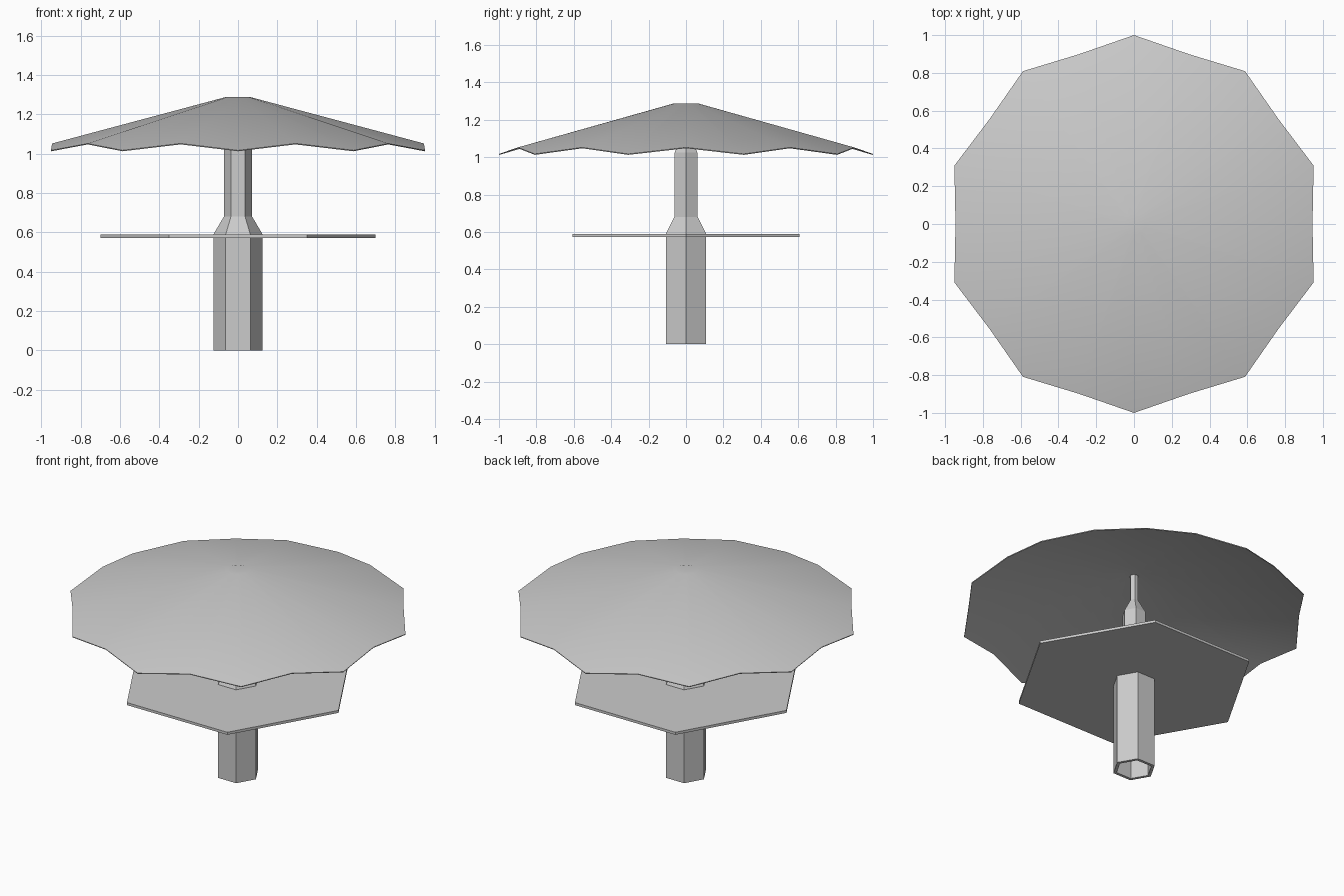
import bpy, bmesh
from math import cos, sin, pi

if "Cube" in bpy.data.objects:
    bpy.data.objects.remove(bpy.data.objects["Cube"])


def ring(bm, n, r, z, phase=0.0):
    return [bm.verts.new((r * cos(phase + 2 * pi * i / n), r * sin(phase + 2 * pi * i / n), z))
            for i in range(n)]


def bridge(bm, a, b):
    n = len(a)
    for i in range(n):
        j = (i + 1) % n
        bm.faces.new((a[i], a[j], b[j], b[i]))


def finish(bm, name, thickness=0.0):
    bmesh.ops.recalc_face_normals(bm, faces=bm.faces)
    me = bpy.data.meshes.new(name)
    bm.to_mesh(me)
    bm.free()
    ob = bpy.data.objects.new(name, me)
    bpy.context.collection.objects.link(ob)
    if thickness:
        mod = ob.modifiers.new("thickness", 'SOLIDIFY')
        mod.thickness = thickness
        mod.offset = -1
    return ob


# Hollow hexagonal post: wide base, narrow middle, thin rod up into the canopy
bm = bmesh.new()
profile = [(0.105, 0.55), (0.105, 0.0), (0.125, 0.0), (0.125, 0.59), (0.072, 0.68),
           (0.07, 1.025), (0.025, 1.11), (0.025, 1.272)]
rings = [ring(bm, 6, r, z) for r, z in profile]
for a, b in zip(rings, rings[1:]):
    bridge(bm, a, b)
bm.faces.new(rings[0])
bm.faces.new(rings[-1])
finish(bm, "post")

# Hexagonal table top
bm = bmesh.new()
low, high = ring(bm, 6, 0.7, 0.572), ring(bm, 6, 0.7, 0.588)
bridge(bm, low, high)
bm.faces.new(low)
bm.faces.new(high)
finish(bm, "table_top")

# Scalloped canopy: ten tips with raised valleys between, slightly dimpled crown
bm = bmesh.new()
rim = ring(bm, 20, 1.0, 1.017, pi / 2)
for v in rim[1::2]:
    v.co.x *= 0.945
    v.co.y *= 0.945
    v.co.z = 1.052
crown = ring(bm, 20, 0.062, 1.288, pi / 2)
bridge(bm, rim, crown)
centre = bm.verts.new((0, 0, 1.276))
for i in range(20):
    bm.faces.new((crown[i], crown[(i + 1) % 20], centre))
bmesh.ops.recalc_face_normals(bm, faces=bm.faces)
if sum(f.normal.z for f in bm.faces) < 0:
    bmesh.ops.reverse_faces(bm, faces=bm.faces)
me = bpy.data.meshes.new("canopy")
bm.to_mesh(me)
bm.free()
canopy = bpy.data.objects.new("canopy", me)
bpy.context.collection.objects.link(canopy)
mod = canopy.modifiers.new("thickness", 'SOLIDIFY')
mod.thickness = 0.005
mod.offset = -1
bpy.context.view_layer.objects.active = canopy
canopy.select_set(True)
bpy.ops.object.modifier_apply(modifier=mod.name)
bpy.ops.object.shade_smooth_by_angle(angle=0.6)
